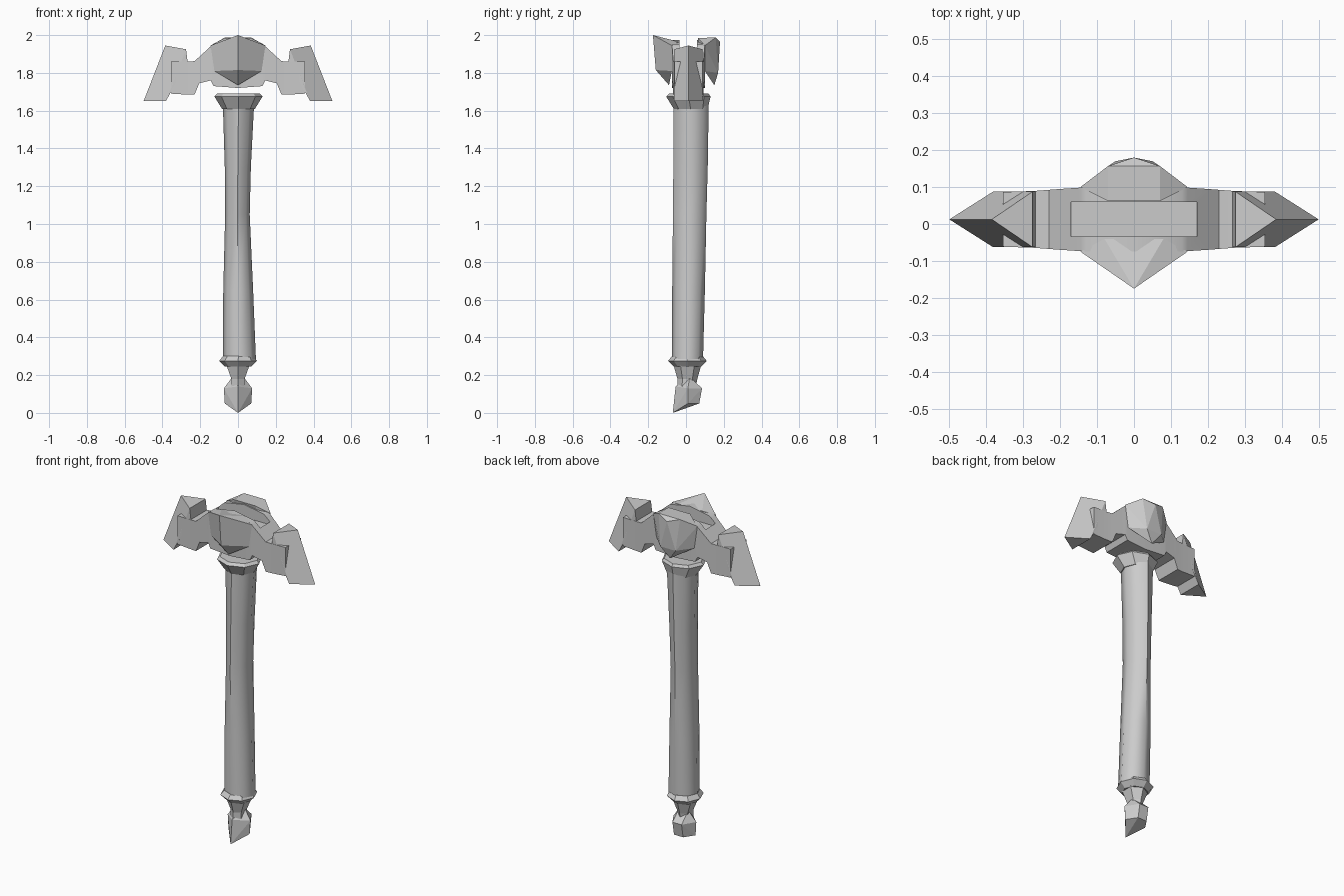
import bpy, bmesh, math
from mathutils import Vector

cube = bpy.data.objects.get("Cube")
if cube:
    bpy.data.objects.remove(cube, do_unlink=True)

metal = bpy.data.materials.new("plain grey")
metal.use_nodes = True
grey = (0.6, 0.6, 0.6, 1)
metal.diffuse_color = grey
metal.node_tree.nodes["Principled BSDF"].inputs["Base Color"].default_value = grey

MID = 0.0125  # depth centre of the head


def finish(bm, name, smooth=0):
    bmesh.ops.recalc_face_normals(bm, faces=bm.faces)
    mesh = bpy.data.meshes.new(name)
    bm.to_mesh(mesh)
    bm.free()
    mesh.materials.append(metal)
    obj = bpy.data.objects.new(name, mesh)
    bpy.context.collection.objects.link(obj)
    bpy.ops.object.select_all(action='DESELECT')
    obj.select_set(True)
    bpy.context.view_layer.objects.active = obj
    if smooth:
        bpy.ops.object.shade_smooth_by_angle(angle=math.radians(smooth))
    return obj


def bridge(bm, rings):
    """Skin a list of equal-length vertex loops and cap the ends."""
    loops = [[bm.verts.new(p) for p in ring] for ring in rings]
    for a, b in zip(loops, loops[1:]):
        n = len(a)
        for i in range(n):
            j = (i + 1) % n
            bm.faces.new((a[i], a[j], b[j], b[i]))
    bm.faces.new(loops[0])
    bm.faces.new(loops[-1])


def turned(name, sections, sides, smooth=0):
    """Upright form from sections (x0, x1, y0, y1, z)."""
    rings = []
    for x0, x1, y0, y1, z in sections:
        ring = []
        for k in range(sides):
            a = math.tau * k / sides + math.pi / 2
            ring.append(((x0 + x1) / 2 + (x1 - x0) / 2 * math.cos(a),
                         (y0 + y1) / 2 + (y1 - y0) / 2 * math.sin(a), z))
        rings.append(ring)
    bm = bmesh.new()
    bridge(bm, rings)
    return finish(bm, name, smooth)


def hull(name, points, mirror_x=True):
    """Faceted convex form, mirrored across x."""
    bm = bmesh.new()
    every = set(points)
    if mirror_x:
        every |= {(-x if x else 0, y, z) for x, y, z in points}
    for p in sorted(every):
        bm.verts.new(p)
    out = bmesh.ops.convex_hull(bm, input=bm.verts)
    loose = [v for v in bm.verts if not v.link_faces]
    bmesh.ops.delete(bm, geom=loose, context='VERTS')
    bmesh.ops.dissolve_limit(bm, angle_limit=0.03, verts=bm.verts, edges=bm.edges)
    return finish(bm, name)


# Shaft
turned("shaft", [
    (-.08, .095, -.075, .09, .28),
    (-.078, .08, -.073, .1, .65),
    (-.068, .062, -.069, .108, 1.05),
    (-.07, .068, -.067, .115, 1.3),
    (-.08, .085, -.065, .12, 1.63)], 8, 50)

# Flared collar under the head
collar = turned("collar", [
    (-.085, .09, -.065, .115, 1.61),
    (-.125, .13, -.105, .13, 1.675),
    (-.11, .115, -.09, .12, 1.69)], 8)

# Flange and neck at the foot of the shaft
turned("lower_flange", [
    (-.07, .07, -.065, .08, .245),
    (-.1, .1, -.095, .11, .275),
    (-.08, .085, -.075, .09, .3)], 8)
turned("pommel_neck", [
    (-.04, .04, -.045, .05, .13),
    (-.04, .04, -.045, .06, .18),
    (-.07, .07, -.065, .08, .25)], 6)

# Pointed pommel
hull("pommel", [
    (0, -.07, 0), (.07, .01, .05), (.03, .07, .05),
    (0, -.055, .14), (.075, .01, .13), (.03, .085, .13), (.03, .02, .19)])

# Arched head body, sections of (x, half depth, top, bottom)
half = [(.0, .0875, 1.975, 1.72), (.13, .0875, 1.952, 1.73),
        (.145, .086, 1.94, 1.76), (.205, .082, 1.885, 1.745),
        (.23, .08, 1.862, 1.685), (.27, .077, 1.86, 1.685),
        (.355, .074, 1.86, 1.69)]
profile = [(-x, d, t, b) for x, d, t, b in reversed(half[1:])] + half
bm = bmesh.new()
bridge(bm, [[(x, MID - d, b), (x, MID + d, b), (x, MID + d, t), (x, MID - d, t)]
            for x, d, t, b in profile])
body = finish(bm, "head_body", 30)

# Slot sunk into the top of the head
bm = bmesh.new()
bmesh.ops.create_cube(bm, size=1)
for v in bm.verts:
    v.co = Vector((v.co.x * .34, v.co.y * .093 + MID, v.co.z * .2 + 2.0))
cutter = finish(bm, "slot_cutter")
cutter.hide_render = True
bpy.context.view_layer.objects.active = body
cut = body.modifiers.new("slot", 'BOOLEAN')
cut.operation = 'DIFFERENCE'
cut.solver = 'EXACT'
cut.object = cutter
bpy.ops.object.modifier_apply(modifier=cut.name)
bpy.data.objects.remove(cutter, do_unlink=True)

# Striking wedges at both ends
for side, label in ((1, "left"), (-1, "right")):
    points = [(side * .385, MID, 1.945), (side * .5, MID, 1.65)]
    for y in (MID - .075, MID + .075):
        points += [(side * x, y, z) for x, z in
                   ((.275, 1.925), (.267, 1.86), (.36, 1.69), (.382, 1.65))]
    hull(label + "_wedge", points, mirror_x=False)

# Ridged boss on the front, blunter boss on the back
hull("front_boss", [
    (0, -.175, 2.0), (.145, -.075, 1.945), (.125, -.075, 1.81),
    (0, -.16, 1.815), (0, -.09, 1.735), (.08, -.04, 1.965)])
hull("back_boss", [
    (0, .18, 1.965), (.07, .157, 1.987), (.145, .1, 1.945),
    (.125, .1, 1.81), (.05, .17, 1.8), (0, .15, 1.735), (.07, .062, 1.985)])
